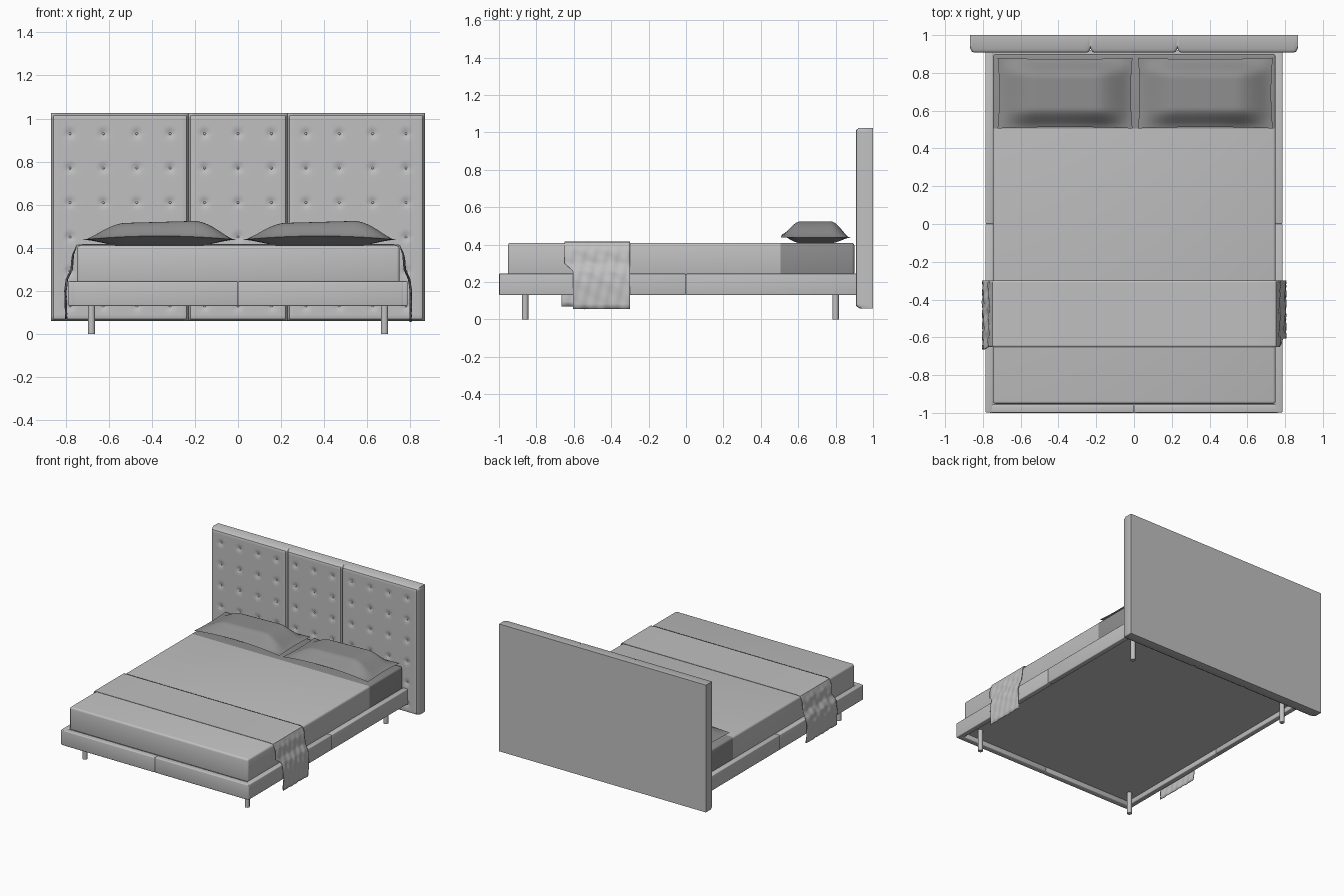
import bpy, bmesh, math

cube = bpy.data.objects.get("Cube")
if cube:
    bpy.data.objects.remove(cube, do_unlink=True)


def material(name, value):
    m = bpy.data.materials.new(name)
    m.use_nodes = True
    colour = (value, value, value, 1)
    m.diffuse_color = colour
    m.node_tree.nodes["Principled BSDF"].inputs["Base Color"].default_value = colour
    return m


LIGHT = material("light grey fabric", 0.53)
DARK = material("dark grey linen", 0.27)


def finish(name, bm, *mats, angle=40):
    bmesh.ops.recalc_face_normals(bm, faces=bm.faces)
    mesh = bpy.data.meshes.new(name)
    bm.to_mesh(mesh)
    bm.free()
    for m in mats:
        mesh.materials.append(m)
    ob = bpy.data.objects.new(name, mesh)
    bpy.context.collection.objects.link(ob)
    bpy.ops.object.select_all(action='DESELECT')
    ob.select_set(True)
    bpy.context.view_layer.objects.active = ob
    bpy.ops.object.shade_smooth_by_angle(angle=math.radians(angle))
    return ob


def box_mesh(x, y, z, bevel):
    bm = bmesh.new()
    bmesh.ops.create_cube(bm, size=1)
    for v in bm.verts:
        for i, (lo, hi) in enumerate((x, y, z)):
            v.co[i] = hi if v.co[i] > 0 else lo
    if bevel:
        bmesh.ops.bevel(bm, geom=bm.edges[:], offset=bevel, segments=3,
                        profile=0.5, affect='EDGES')
    return bm


def grid_mesh(nu, nv, point):
    """Surface from point(u, v) with u and v running 0..1."""
    bm = bmesh.new()
    rows = [[bm.verts.new(point(i / nu, j / nv)) for j in range(nv + 1)]
            for i in range(nu + 1)]
    for i in range(nu):
        for j in range(nv):
            bm.faces.new((rows[i][j], rows[i + 1][j],
                          rows[i + 1][j + 1], rows[i][j + 1]))
    return bm


# Headboard: three tufted panels
BOTTOM, TOP, FRONT = 0.06, 1.025, 0.908
BUTTON_ROWS = [0.93 - 0.16 * k for k in range(6)]


def headboard_panel(name, x0, x1, columns):
    def point(u, v):
        x, z = x0 + (x1 - x0) * u, BOTTOM + (TOP - BOTTOM) * v
        y = FRONT
        for d, r in ((x - x0, 0.022), (x1 - x, 0.022),
                     (z - BOTTOM, 0.02), (TOP - z, 0.02)):
            t = max(0, 1 - d / r)
            y += 0.02 * (1 - math.sqrt(max(0, 1 - t * t)))
        gap = min(math.hypot(x - c, z - r) for c in columns for r in BUTTON_ROWS)
        y += 0.009 * math.exp(-(gap / 0.018) ** 2)
        return x, min(y, 0.94), z

    bm = grid_mesh(round((x1 - x0) / 0.01), 96, point)
    rim = [e for e in bm.edges if e.is_boundary]
    out = bmesh.ops.extrude_edge_only(bm, edges=rim)["geom"]
    for g in out:
        if isinstance(g, bmesh.types.BMVert):
            g.co.y = 1
    bmesh.ops.contextual_create(
        bm, geom=[e for e in bm.edges if e.is_boundary])
    finish(name, bm, LIGHT)
    # Covered buttons
    for c in columns:
        for r in BUTTON_ROWS:
            b = bmesh.new()
            bmesh.ops.create_uvsphere(b, u_segments=8, v_segments=6, radius=0.006)
            for v in b.verts:
                v.co = (v.co.x + c, v.co.y * 0.5 + FRONT + 0.008, v.co.z + r)
            finish("headboard_button", b, LIGHT)


OUTER = [0.78 - 0.155 * k for k in range(4)]
headboard_panel("headboard_left", 0.23, 0.867, OUTER)
headboard_panel("headboard_right", -0.867, -0.23, [-c for c in OUTER])
headboard_panel("headboard_middle", -0.23, 0.23, (-0.155, 0, 0.155))

# Bed frame: rails split by a seam at the middle
RAIL = (0.13, 0.245)
for side, s in (("left", 1), ("right", -1)):
    xs = sorted((s * 0.745, s * 0.787))
    finish("side_rail_front_" + side, box_mesh(xs, (-0.998, 0), RAIL, 0.006), LIGHT)
    finish("side_rail_back_" + side, box_mesh(xs, (0, 0.93), RAIL, 0.006), LIGHT)
    xs = sorted((0, s * 0.765))
    finish("foot_rail_" + side, box_mesh(xs, (-1, -0.955), RAIL, 0.006), LIGHT)
finish("bed_base", box_mesh((-0.76, 0.76), (-0.97, 0.92), (0.165, 0.24), 0), LIGHT)

# Legs
for x in (-0.68, 0.68):
    for y in (-0.86, 0.80):
        bm = bmesh.new()
        bmesh.ops.create_cone(bm, cap_ends=True, segments=20, radius1=0.017,
                              radius2=0.017, depth=0.18)
        bmesh.ops.translate(bm, verts=bm.verts, vec=(x, y, 0.09))
        finish("leg", bm, LIGHT)

# Mattress: light cover, darker sheet at the head end
SHEET_START = 0.505
bm = box_mesh((-0.747, 0.75), (-0.952, 0.9), (0.235, 0.41), 0.014)
bmesh.ops.bisect_plane(bm, geom=bm.verts[:] + bm.edges[:] + bm.faces[:],
                       plane_co=(0, SHEET_START, 0), plane_no=(0, 1, 0))
for f in bm.faces:
    f.material_index = int(f.calc_center_median().y > SHEET_START)
finish("mattress", bm, LIGHT, DARK)

# Throw blanket draped over both sides
DRAPE = [(-0.793, 0.07), (-0.797, 0.2), (-0.79, 0.255), (-0.768, 0.3),
         (-0.762, 0.37), (-0.748, 0.412), (-0.72, 0.415),
         (0.72, 0.415), (0.75, 0.412), (0.764, 0.37), (0.77, 0.3),
         (0.79, 0.255), (0.798, 0.2), (0.797, 0.055)]
STEPS = 5


def throw_point(u, v):
    t = u * (len(DRAPE) - 1)
    k = min(int(t), len(DRAPE) - 2)
    (xa, za), (xb, zb) = DRAPE[k], DRAPE[k + 1]
    x, z = xa + (xb - xa) * (t - k), za + (zb - za) * (t - k)
    hang = min(1, max(0, (0.41 - z) / 0.06))
    front = -0.65 + (0.045 if x > 0 else -0.015) * min(1, max(0, (0.3 - z) / 0.04))
    y = front + (-0.30 - front) * v
    ripple = math.sin(y * 75 + z * 22) * math.cos(y * 31 - z * 47)
    x += math.copysign(0.004 * hang * (1 + ripple), x)
    return x, y, z


throw = finish("throw_blanket",
               grid_mesh((len(DRAPE) - 1) * STEPS, 36, throw_point), LIGHT)
mod = throw.modifiers.new("thickness", 'SOLIDIFY')
mod.thickness = 0.004
mod.offset = 0


# Pillows
def smooth(t):
    t = min(1, max(0, t / 0.55))
    return t * t * (3 - 2 * t)


def pillow(name, cx):
    def half(rise):
        def point(a, b):
            u, v = 2 * a - 1, 2 * b - 1
            h = (smooth(1 - abs(u)) * smooth(1 - abs(v))) ** 0.75
            x = cx + 0.357 * u * (1 - 0.025 * (1 - v * v))
            y = 0.693 + 0.187 * v * (1 - 0.04 * (1 - u * u))
            seam = 0.437 + 0.018 * (1 - u * u) * (0.5 - 0.5 * v)
            target = (0.52 + 0.01 * u) if rise else 0.408
            return x, y, seam + (target - seam) * h
        return point

    bm = grid_mesh(40, 28, half(True))
    lower = grid_mesh(40, 28, half(False))
    temp = bpy.data.meshes.new("pillow_underside")
    lower.to_mesh(temp)
    lower.free()
    bm.from_mesh(temp)
    bpy.data.meshes.remove(temp)
    bmesh.ops.remove_doubles(bm, verts=bm.verts, dist=0.0005)
    finish(name, bm, DARK, angle=60)


pillow("pillow_right", -0.365)
pillow("pillow_left", 0.378)
